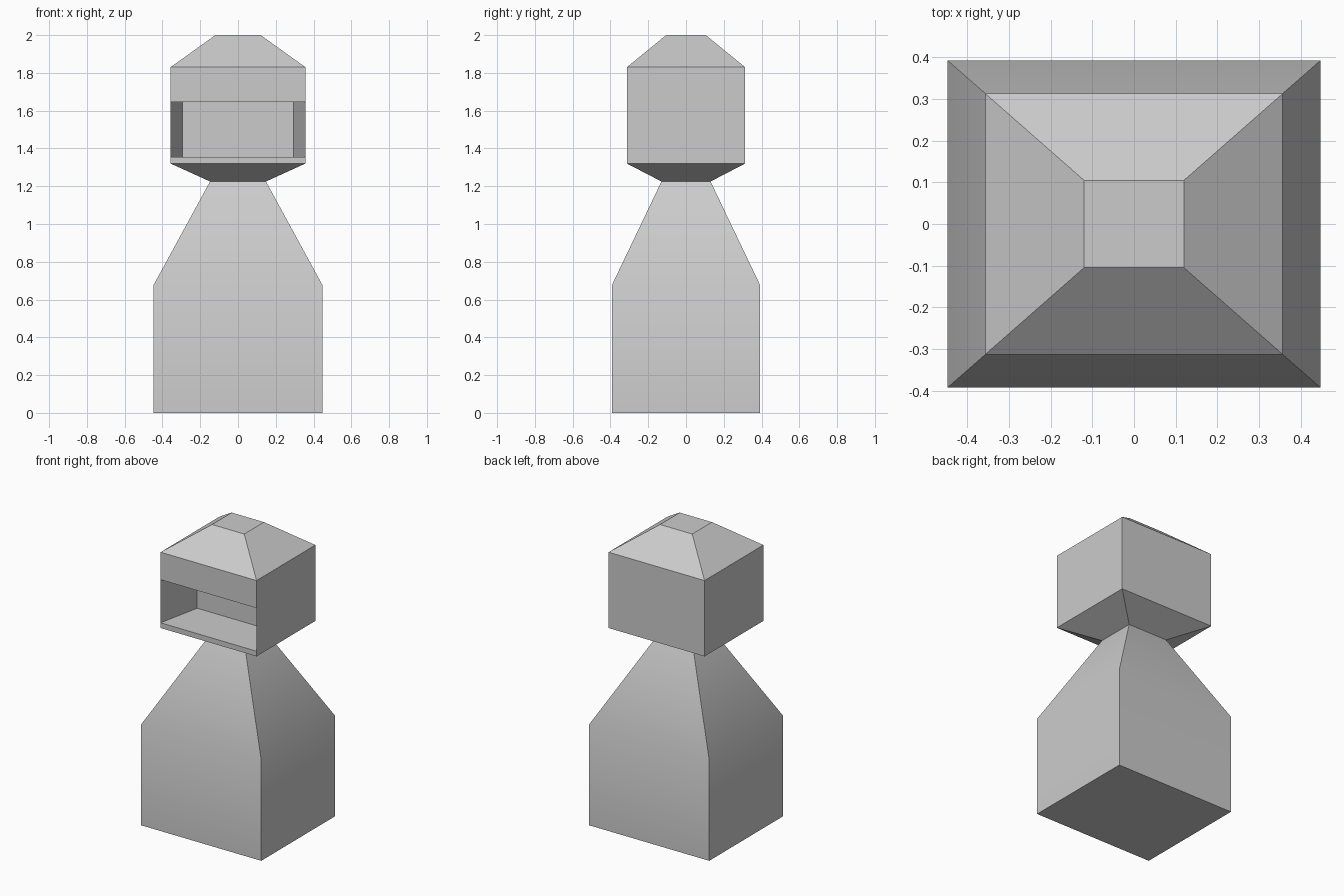
import bpy, bmesh, math

if "Cube" in bpy.data.objects:
    bpy.data.objects.remove(bpy.data.objects["Cube"])


def loft(bm, sections, bottom=False, top=False):
    """Skin stacked rectangles (z, half_x, half_y); returns the side faces per band,
    each ordered front, right, back, left."""
    rings = [[bm.verts.new((sx * hx, sy * hy, z))
              for sx, sy in ((-1, -1), (1, -1), (1, 1), (-1, 1))]
             for z, hx, hy in sections]
    bands = []
    for low, high in zip(rings, rings[1:]):
        bands.append([bm.faces.new((low[i], low[(i + 1) % 4],
                                    high[(i + 1) % 4], high[i])) for i in range(4)])
    if bottom:
        bm.faces.new(rings[0][::-1])
    if top:
        bm.faces.new(rings[-1])
    return bands


def finish(bm, name):
    mesh = bpy.data.meshes.new(name)
    bm.to_mesh(mesh)
    bm.free()
    obj = bpy.data.objects.new(name, mesh)
    bpy.context.collection.objects.link(obj)
    return obj


NECK = (1.225, 0.148, 0.13)

# Body: block tapering to the neck, softly shaded across the shoulder bend
bm = bmesh.new()
loft(bm, [(0, 0.448, 0.393), (0.675, 0.448, 0.393), NECK], bottom=True)
body = finish(bm, "body")
bpy.context.view_layer.objects.active = body
body.select_set(True)
bpy.ops.object.shade_smooth_by_angle(angle=math.radians(30))

# Head: flared underside, straight sides and a chamfered crown
HX, HY = 0.357, 0.313
bm = bmesh.new()
bands = loft(bm, [NECK] + [(z, HX, HY) for z in (1.32, 1.355, 1.645, 1.83)]
             + [(2.0, 0.12, 0.105)], top=True)

# Face opening: push the front panel inward with narrowing side walls
panel = bmesh.ops.extrude_discrete_faces(bm, faces=[bands[2][0]])["faces"][0]
for v in panel.verts:
    v.co.x *= 0.295 / HX
    v.co.y += 0.30
finish(bm, "head")
